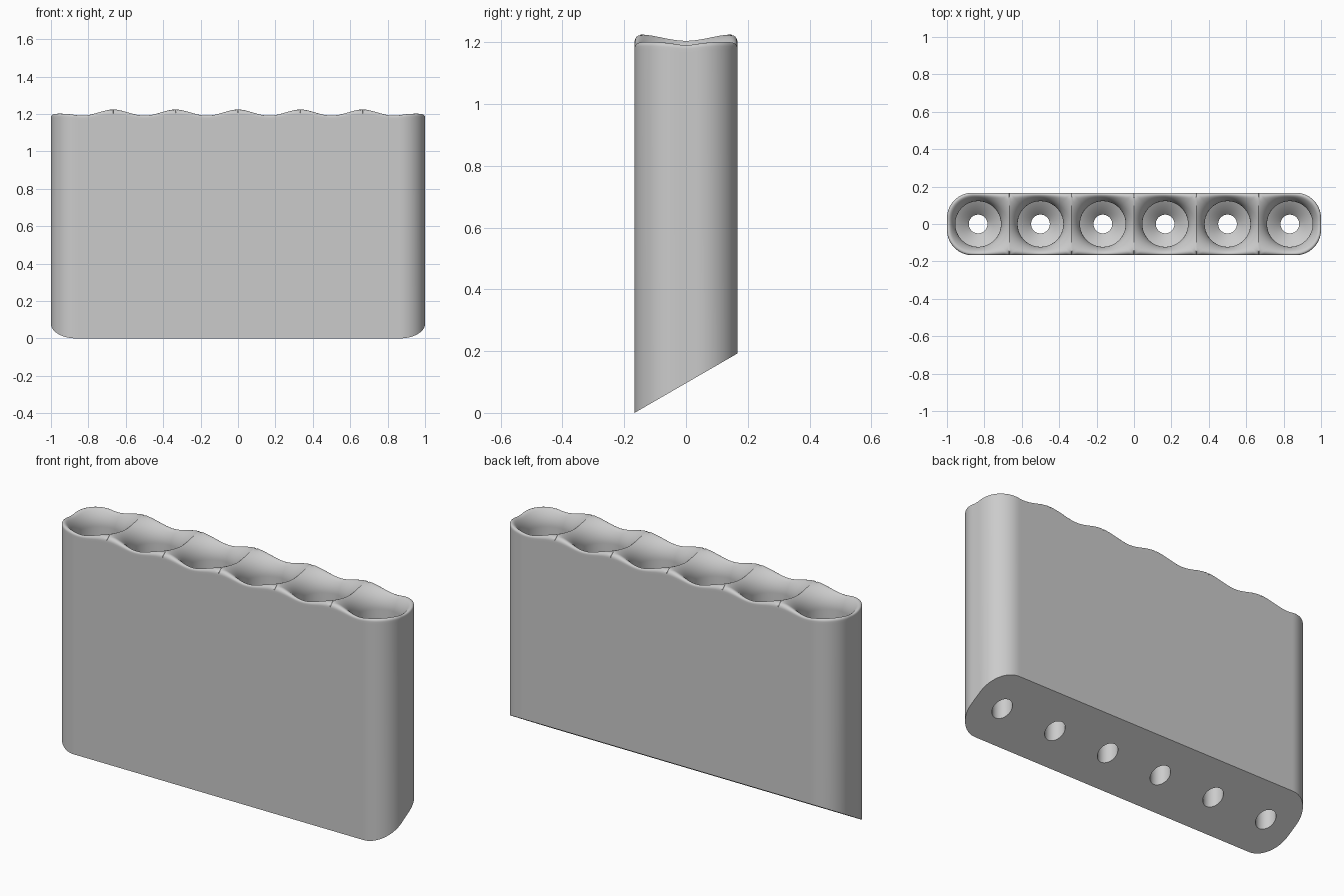
import bpy, bmesh, math

cube = bpy.data.objects.get("Cube")
if cube:
    bpy.data.objects.remove(cube, do_unlink=True)

HALF = 1 / 6            # half of one cell, also half of the depth
CORNER = 0.135          # plan corner radius
SOCKET, FLARE = 0.122, 0.11
TOP, ROUND = 1.226, 0.026
RAYS, STEPS = 96, 20


def inside_depth(x, y):
    """Distance inward from the rounded outline of the whole block."""
    qx, qy = abs(x) - 1 + CORNER, abs(y) - HALF + CORNER
    return CORNER - math.hypot(max(qx, 0), max(qy, 0)) - min(max(qx, qy), 0)


def reach(cx, a):
    """Length of a ray from the socket centre to the edge of its cell."""
    lo, hi = 0.1, 0.3
    for _ in range(40):
        m = (lo + hi) / 2
        x, y = m * math.cos(a), m * math.sin(a)
        if abs(x) < HALF and inside_depth(cx + x, y) > 0:
            lo = m
        else:
            hi = m
    return lo


def top_z(x, y, r):
    """Flared socket mouth, lowered by the rounded outer rim."""
    k = max(0, FLARE - (r - SOCKET))
    z = TOP - FLARE + math.sqrt(max(0, FLARE**2 - k**2))
    d = ROUND - min(ROUND, max(0, inside_depth(x, y)))
    return z - ROUND + math.sqrt(max(0, ROUND**2 - d**2))


def bottom_z(y):
    return (y + HALF) * math.tan(math.radians(30))


def ray_points(cx, a):
    """Closed section along one ray: underside, wall, mouth, socket, hole."""
    c, s = math.cos(a), math.sin(a)
    edge = reach(cx, a)

    def at(r, z=None):
        x, y = cx + r * c, r * s
        return (x, y, bottom_z(y) if z is None else z)

    rim = top_z(cx + edge * c, edge * s, edge)
    pts = [at(0.05), at(edge), at(edge, rim - 0.01)]
    for i in range(STEPS + 1):
        t = (1 + math.cos(math.pi * i / STEPS)) / 2
        r = SOCKET + (edge - SOCKET) * t
        pts.append(at(r, top_z(cx + r * c, r * s, r)))
    # socket wall, floor ledge, countersink and drain hole
    pts += [at(SOCKET, 0.34), at(0.088, 0.32), at(0.05, 0.28)]
    return pts


def on_septum(p, cx):
    return abs(abs(p.co.x - cx) - HALF) < 1e-5 and abs(p.co.x) < 0.99


# Block with six sockets
bm = bmesh.new()
for cell in range(6):
    cx = (cell - 2.5) * 2 * HALF
    rays = [[bm.verts.new(p) for p in ray_points(cx, 2 * math.pi * i / RAYS)]
            for i in range(RAYS)]
    count = len(rays[0])
    for i, a in enumerate(rays):
        b = rays[(i + 1) % RAYS]
        for j in range(count):
            k = (j + 1) % count
            # no inner walls between neighbouring cells
            if j in (1, 2) and on_septum(a[1], cx) and on_septum(b[1], cx):
                continue
            bm.faces.new((a[j], b[j], b[k], a[k]))
bmesh.ops.remove_doubles(bm, verts=bm.verts, dist=1e-5)
loose = [v for v in bm.verts if not v.link_faces]
bmesh.ops.delete(bm, geom=loose, context='VERTS')
bmesh.ops.recalc_face_normals(bm, faces=bm.faces)

mesh = bpy.data.meshes.new("socket_block")
bm.to_mesh(mesh)
bm.free()
block = bpy.data.objects.new("socket_block", mesh)
bpy.context.collection.objects.link(block)

# Plain grey material
grey = bpy.data.materials.new("plain_grey")
grey.use_nodes = True
colour = (0.6, 0.6, 0.6, 1)
grey.diffuse_color = colour
grey.node_tree.nodes["Principled BSDF"].inputs["Base Color"].default_value = colour
mesh.materials.append(grey)

bpy.ops.object.select_all(action='DESELECT')
block.select_set(True)
bpy.context.view_layer.objects.active = block
bpy.ops.object.shade_smooth_by_angle(angle=math.radians(30))
